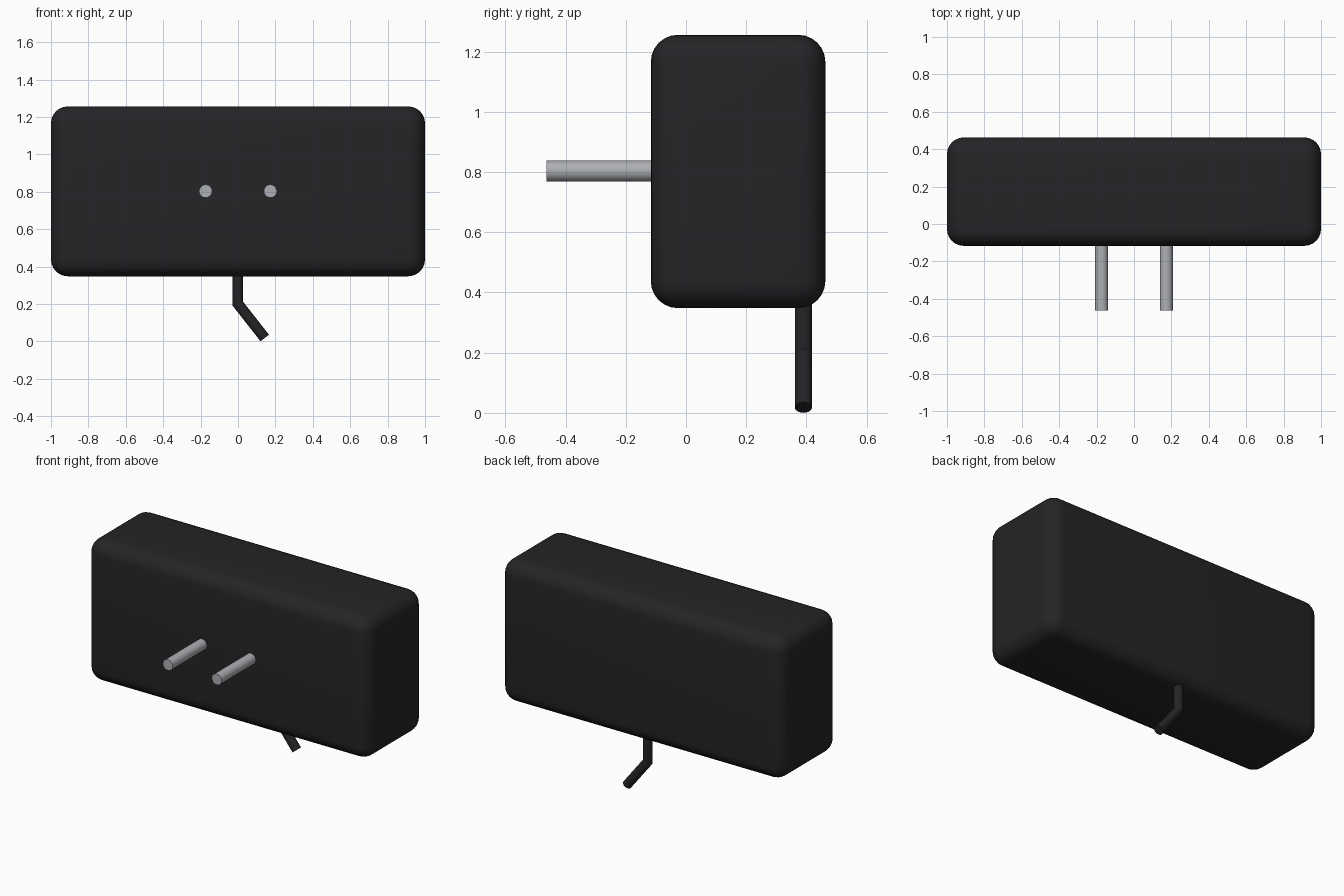
import bpy, bmesh, math
from mathutils import Vector

if "Cube" in bpy.data.objects:
    bpy.data.objects.remove(bpy.data.objects["Cube"])


def material(name, rgb):
    m = bpy.data.materials.new(name)
    m.diffuse_color = (*rgb, 1)
    m.use_nodes = True
    m.node_tree.nodes["Principled BSDF"].inputs["Base Color"].default_value = m.diffuse_color
    return m


def smooth(obj, angle=40):
    bpy.ops.object.select_all(action='DESELECT')
    obj.select_set(True)
    bpy.context.view_layer.objects.active = obj
    bpy.ops.object.shade_smooth_by_angle(angle=math.radians(angle))


black = material("black_plastic", (0.018, 0.018, 0.02))
steel = material("steel", (0.42, 0.43, 0.45))

# Rounded housing
lo, hi = Vector((-1, -0.117, 0.348)), Vector((1, 0.463, 1.256))
bpy.ops.mesh.primitive_cube_add(size=1, location=(lo + hi) / 2)
body = bpy.context.object
body.name = "housing"
body.scale = hi - lo
bpy.ops.object.transform_apply(location=False, rotation=False, scale=True)
bevel = body.modifiers.new("rounded_edges", 'BEVEL')
bevel.width = 0.09
bevel.segments = 6
bpy.ops.object.modifier_apply(modifier=bevel.name)
body.data.materials.append(black)
smooth(body)

# Pair of round prongs on the front
for side, x in (("left", -0.173), ("right", 0.173)):
    y0, y1 = -0.463, -0.08
    bpy.ops.mesh.primitive_cylinder_add(
        vertices=32, radius=0.035, depth=y1 - y0,
        location=(x, (y0 + y1) / 2, 0.803), rotation=(math.pi / 2, 0, 0))
    prong = bpy.context.object
    prong.name = side + "_prong"
    prong.data.materials.append(steel)
    smooth(prong)

# Bent cord stub: rings along a path with a mitred corner
path = [Vector((-0.002, 0.39, 0.42)), Vector((-0.002, 0.39, 0.203)), Vector((0.143, 0.39, 0.018))]
radius, sides = 0.0285, 24
d1, d2 = (path[1] - path[0]).normalized(), (path[2] - path[1]).normalized()
bm = bmesh.new()
rings = []
for p, t in zip(path, (d1, (d1 + d2).normalized(), d2)):
    u = t.cross(Vector((0, 1, 0))) / max(t.dot(d1), t.dot(d2))
    rings.append([bm.verts.new(p + radius * (u * math.cos(a) + Vector((0, math.sin(a), 0))))
                  for a in (2 * math.pi * i / sides for i in range(sides))])
for a, b in zip(rings, rings[1:]):
    for i in range(sides):
        j = (i + 1) % sides
        bm.faces.new((a[i], a[j], b[j], b[i]))
bm.faces.new(rings[0])
bm.faces.new(rings[-1])
bmesh.ops.recalc_face_normals(bm, faces=bm.faces)
mesh = bpy.data.meshes.new("cord")
bm.to_mesh(mesh)
bm.free()
cord = bpy.data.objects.new("cord", mesh)
bpy.context.collection.objects.link(cord)
mesh.materials.append(black)
smooth(cord, 30)
